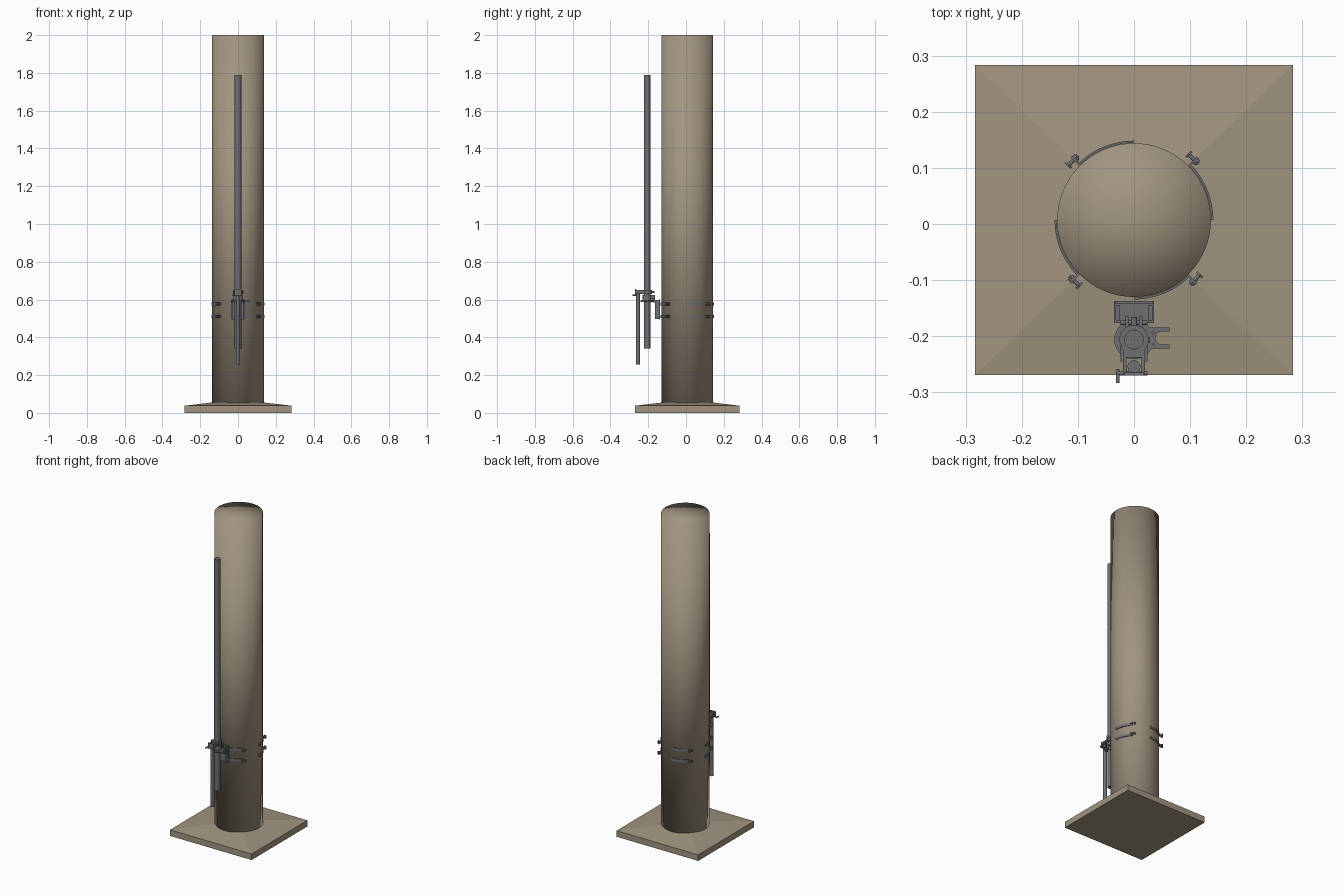
import bpy, bmesh, math
from mathutils import Matrix, Vector

if "Cube" in bpy.data.objects:
    bpy.data.objects.remove(bpy.data.objects["Cube"])

def material(name, col):
    m = bpy.data.materials.new(name)
    m.diffuse_color = (*col, 1)
    m.use_nodes = True
    m.node_tree.nodes["Principled BSDF"].inputs["Base Color"].default_value = m.diffuse_color
    return m

STONE = material("warm stone", (0.36, 0.30, 0.22))
STEEL = material("grey steel", (0.155, 0.16, 0.17))
CY = 0.007      # column centre in y
R = 0.137       # column radius
RY = -0.206     # long rod centre in y
SY = -0.254     # short rod centre in y

def finish(name, bm, mat, smooth=True):
    bmesh.ops.recalc_face_normals(bm, faces=bm.faces)
    me = bpy.data.meshes.new(name)
    bm.to_mesh(me)
    bm.free()
    me.materials.append(mat)
    ob = bpy.data.objects.new(name, me)
    bpy.context.collection.objects.link(ob)
    if smooth:
        bpy.context.view_layer.objects.active = ob
        ob.select_set(True)
        bpy.ops.object.shade_smooth_by_angle(angle=math.radians(40))
        ob.select_set(False)
    return ob

def box(name, x0, x1, y0, y1, z0, z1, mat=STEEL):
    bm = bmesh.new()
    m = Matrix.Translation(((x0+x1)/2, (y0+y1)/2, (z0+z1)/2)) @ Matrix.Diagonal((x1-x0, y1-y0, z1-z0, 1))
    bmesh.ops.create_cube(bm, size=1, matrix=m)
    return finish(name, bm, mat, False)

def rod(name, a, b, r, seg=20, mat=STEEL):
    a, b = Vector(a), Vector(b)
    bm = bmesh.new()
    m = Matrix.Translation((a+b)/2) @ (b-a).to_track_quat('Z', 'Y').to_matrix().to_4x4()
    bmesh.ops.create_cone(bm, cap_ends=True, segments=seg, radius1=r, radius2=r, depth=(b-a).length, matrix=m)
    return finish(name, bm, mat)

def arc(name, cx, cy, r0, r1, z0, z1, a0, a1, n):
    """Band of rectangular section swept between two angles (degrees)."""
    bm = bmesh.new()
    rows = []
    for i in range(n+1):
        t = math.radians(a0 + (a1-a0)*i/n)
        rows.append([bm.verts.new((cx+r*math.cos(t), cy+r*math.sin(t), z))
                     for r, z in ((r0, z0), (r1, z0), (r1, z1), (r0, z1))])
    for p, q in zip(rows, rows[1:]):
        for k in range(4):
            bm.faces.new((p[k], p[(k+1) % 4], q[(k+1) % 4], q[k]))
    if a1-a0 < 360:
        bm.faces.new(rows[0])
        bm.faces.new(rows[-1])
    else:
        bmesh.ops.remove_doubles(bm, verts=bm.verts, dist=1e-5)
    return finish(name, bm, STEEL)

# base plate: square slab with a shallow pyramid top
bm = bmesh.new()
rings = []
for hx, hy, z in ((0.283, 0.276, 0), (0.283, 0.276, 0.038), (0.11, 0.11, 0.058)):
    rings.append([bm.verts.new((sx*hx, CY+sy*hy, z)) for sx, sy in ((-1, -1), (1, -1), (1, 1), (-1, 1))])
for p, q in zip(rings, rings[1:]):
    for k in range(4):
        bm.faces.new((p[k], p[(k+1) % 4], q[(k+1) % 4], q[k]))
bm.faces.new(rings[0])
bm.faces.new(rings[-1])
finish("base_plate", bm, STONE, False)

# column with a softly shaded flat top
bm = bmesh.new()
bmesh.ops.create_cone(bm, cap_ends=True, cap_tris=True, segments=64, radius1=R, radius2=R,
                      depth=1.97, matrix=Matrix.Translation((0, CY, 1.015)))
col = finish("column", bm, STONE, False)
for p in col.data.polygons:
    p.use_smooth = True

# the two rods
rod("long_rod", (0, RY, 0.34), (0, RY, 1.79), 0.0175, 24)
rod("short_rod", (0, SY, 0.255), (0, SY, 0.65), 0.0115, 20)

# strap quarters with tangential bolts
for zi, z in enumerate((0.51, 0.577)):
    for q in range(4):
        a = 90*q
        tag = f"{zi}_{q}"
        arc("strap_"+tag, 0, CY, R+0.0005, R+0.0045, z-0.008, z+0.008, a, a+45, 10)
        t = math.radians(a+46)
        rad = Vector((math.cos(t), math.sin(t), 0))
        tan = Vector((-math.sin(t), math.cos(t), 0))
        c = Vector((0, CY, z)) + rad*0.152
        rod("strap_bolt_"+tag, c-tan*0.013, c+tan*0.013, 0.0038, 10)
        rod("bolt_head_"+tag, c+tan*0.009, c+tan*0.013, 0.0085, 6)
        rod("bolt_nut_"+tag, c-tan*0.011, c-tan*0.006, 0.0075, 6)
        # upturned strap end
        bm = bmesh.new()
        m = (Matrix.Translation(Vector((0, CY, z)) + rad*0.148 - tan*0.004)
             @ Matrix.Rotation(t, 4, 'Z') @ Matrix.Diagonal((0.022, 0.004, 0.016, 1)))
        bmesh.ops.create_cube(bm, size=1, matrix=m)
        finish("strap_tab_"+tag, bm, STEEL, False)

# wall bracket behind the rod
box("bracket_plate", -0.034, 0.034, -0.142, -0.137, 0.495, 0.60)
box("bracket_shelf", -0.036, 0.036, -0.176, -0.137, 0.585, 0.592)
for s in (-1, 1):
    x = s*0.031
    box("bracket_cheek", x-0.003, x+0.003, -0.165, -0.137, 0.498, 0.592)
    box("bracket_stud", s*0.029-0.004, s*0.029+0.004, -0.172, -0.145, 0.592, 0.597)
    box("clamp_lug", s*0.012-0.003, s*0.012+0.003, -0.192, -0.165, 0.592, 0.625)
rod("clamp_lug_pin", (-0.024, -0.176, 0.606), (0.024, -0.176, 0.606), 0.004, 10)

# collar around the long rod with a side fork
arc("collar_flange", 0, RY, 0.0175, 0.035, 0.586, 0.594, 0, 360, 32)
arc("collar_sleeve", 0, RY, 0.0175, 0.024, 0.594, 0.625, 0, 360, 32)
arc("upper_collar", 0, RY, 0.0175, 0.026, 0.63, 0.65, 0, 360, 32)
for y in (-0.188, -0.218):
    box("fork_prong", 0.022, 0.063, y-0.0035, y+0.0035, 0.587, 0.594)
arc("fork_root", 0.05, -0.203, 0.012, 0.018, 0.587, 0.594, 110, 250, 10)

# clamp that joins the short rod to the long rod
for s in (-1, 1):
    x = s*0.0165
    box("link_arm", x-0.003, x+0.003, -0.268, -0.192, 0.630, 0.650)
    box("link_foot", s*0.021-0.003, s*0.021+0.003, -0.245, -0.215, 0.636, 0.642)
box("link_bridge", -0.0165, 0.0165, -0.238, -0.228, 0.630, 0.650)
box("link_front", -0.018, 0.018, -0.270, -0.265, 0.625, 0.655)
rod("link_pin", (-0.03, -0.266, 0.622), (0.024, -0.266, 0.622), 0.004, 10)
rod("link_handle", (-0.029, -0.283, 0.622), (-0.029, -0.258, 0.622), 0.0035, 10)
rod("link_cross_bolt", (-0.026, RY, 0.64), (0.028, RY, 0.64), 0.005, 10)
rod("link_rear_bolt", (0, -0.19, 0.64), (0, -0.166, 0.64), 0.006, 10)
